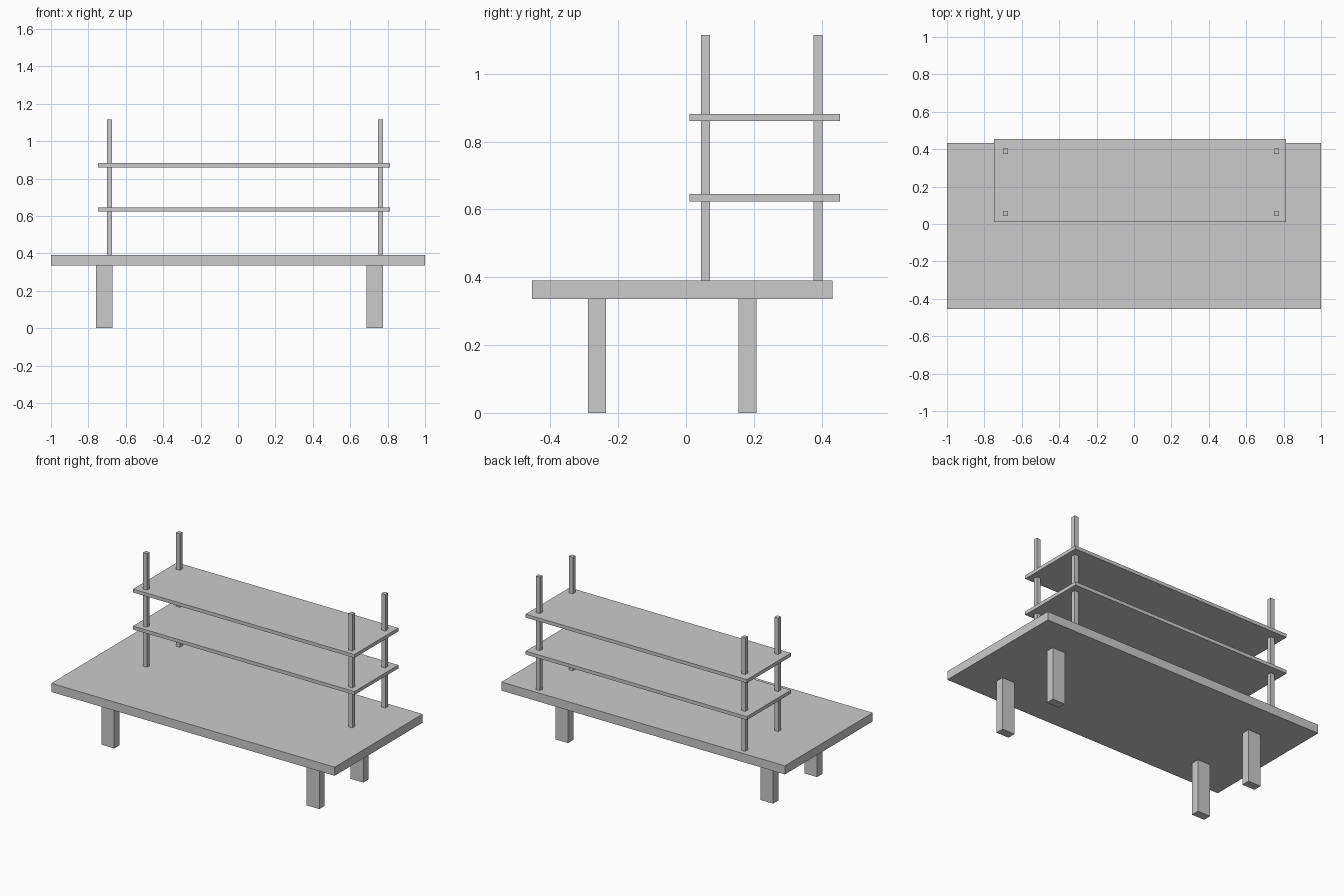
import bpy, bmesh

if "Cube" in bpy.data.objects:
    bpy.data.objects.remove(bpy.data.objects["Cube"])


def box(name, x, y, z):
    """Axis-aligned box from (min, max) ranges."""
    bm = bmesh.new()
    bmesh.ops.create_cube(bm, size=1)
    for v in bm.verts:
        v.co = [r[0] if c < 0 else r[1] for c, r in zip(v.co, (x, y, z))]
    me = bpy.data.meshes.new(name)
    bm.to_mesh(me)
    bm.free()
    ob = bpy.data.objects.new(name, me)
    bpy.context.collection.objects.link(ob)
    return ob


def four(name, xs, ys, w, d, z):
    """Four uprights, one at each combination of x and y centres."""
    for side, x in zip(("left", "right"), xs):
        for end, y in zip(("front", "back"), ys):
            box(f"{end}_{side}_{name}", (x - w / 2, x + w / 2),
                (y - d / 2, y + d / 2), z)


# Table top and its legs
TABLE_BOTTOM, TABLE_TOP = 0.336, 0.391
box("table_top", (-1, 1), (-0.454, 0.432), (TABLE_BOTTOM, TABLE_TOP))
four("leg", (-0.716, 0.731), (-0.262, 0.182), 0.089, 0.053, (0, TABLE_BOTTOM))

# Shelf posts standing on the table top
four("shelf_post", (-0.687, 0.763), (0.057, 0.389), 0.027, 0.027,
     (TABLE_TOP, 1.115))

# Shelves
for name, z in (("lower_shelf", 0.624), ("upper_shelf", 0.860)):
    box(name, (-0.748, 0.814), (0.011, 0.454), (z, z + 0.022))
